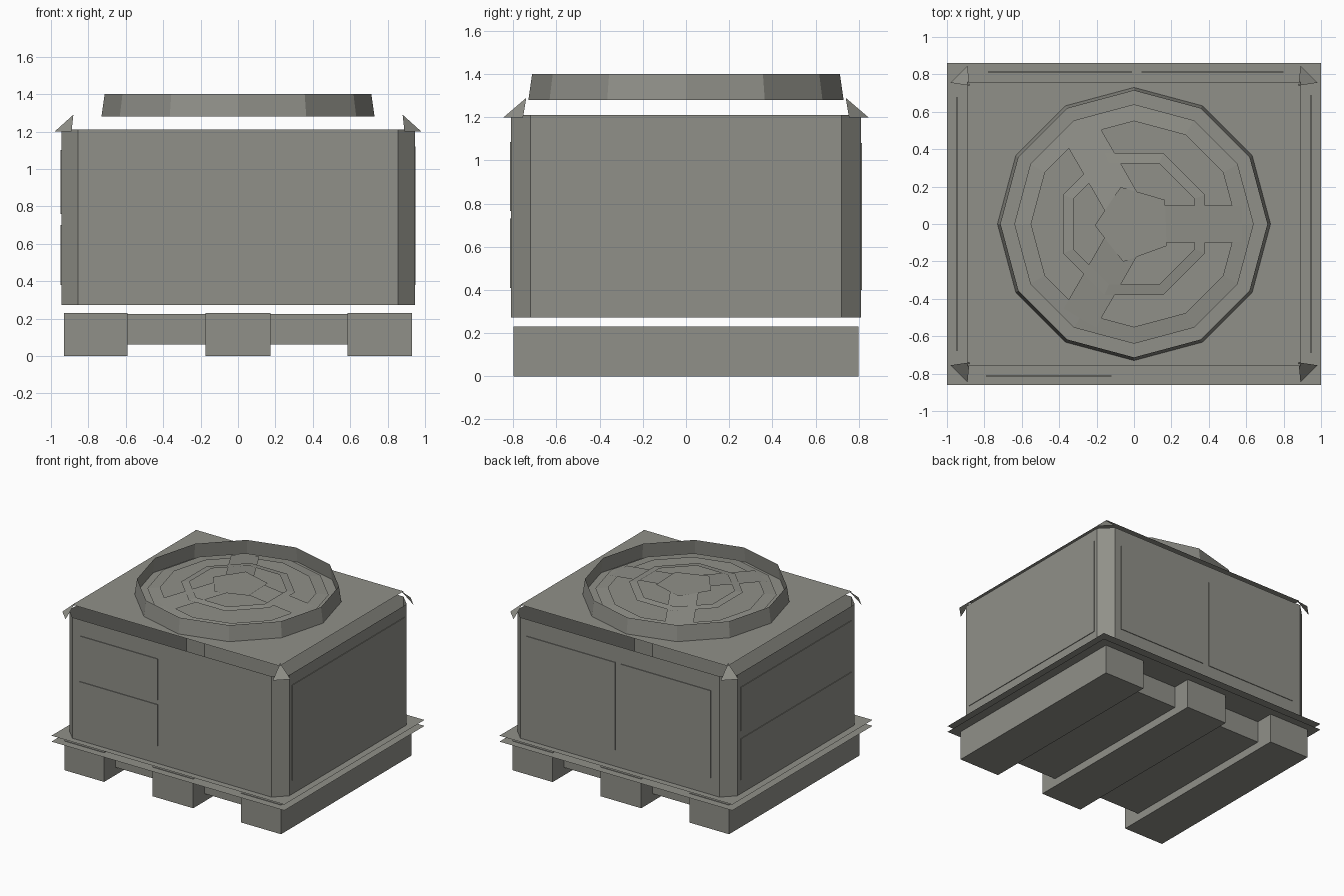
import bpy
import math
from mathutils import Vector

cube = bpy.data.objects.get("Cube")
if cube:
    bpy.data.objects.remove(cube, do_unlink=True)

gray = bpy.data.materials.new("warm_gray_metal")
gray.use_nodes = True
gray.diffuse_color = (0.28, 0.28, 0.25, 1)
gray.node_tree.nodes["Principled BSDF"].inputs["Base Color"].default_value = (0.28, 0.28, 0.25, 1)


def make(name, verts, faces):
    mesh = bpy.data.meshes.new(name)
    mesh.from_pydata([tuple(v) for v in verts], [], faces)
    mesh.materials.append(gray)
    obj = bpy.data.objects.new(name, mesh)
    bpy.context.collection.objects.link(obj)
    return obj


def sheet(name, hx, hy, z):
    return make(name, [(-hx, -hy, z), (hx, -hy, z), (hx, hy, z), (-hx, hy, z)], [(0, 1, 2, 3)])


def box(name, x0, x1, hy, z0, z1):
    verts = [(x, y, z) for z in (z0, z1) for x, y in ((x0, -hy), (x1, -hy), (x1, hy), (x0, hy))]
    sides = [(i, (i + 1) % 4, (i + 1) % 4 + 4, i + 4) for i in range(4)]
    return make(name, verts, [(3, 2, 1, 0), (4, 5, 6, 7)] + sides)


def polygon(r, z, n, phase=0.0):
    return [Vector((r * math.cos(phase + math.tau * i / n), r * math.sin(phase + math.tau * i / n), z))
            for i in range(n)]


def band(name, lower, upper):
    """Open strip of quads between two loops of equal length."""
    n = len(lower)
    return make(name, lower + upper, [(i, (i + 1) % n, (i + 1) % n + n, i + n) for i in range(n)])


# Pallet: three runners joined by recessed raised beams
for name, x0, x1 in (("right_runner", -0.93, -0.59), ("middle_runner", -0.175, 0.175),
                     ("left_runner", 0.585, 0.93)):
    box(name, x0, x1, 0.8, 0, 0.23)
box("right_beam", -0.59, -0.175, 0.66, 0.06, 0.225)
box("left_beam", 0.175, 0.585, 0.66, 0.06, 0.225)

# Thin base trays and lid
sheet("lower_tray", 1, 0.86, 0.226)
sheet("upper_tray", 1, 0.86, 0.272)
sheet("lid", 0.89, 0.76, 1.28)

# Open housing with chamfered corners
HX, HY, C = 0.945, 0.81, 0.09
outline = [(-HX + C, -HY), (HX - C, -HY), (HX, -HY + C), (HX, HY - C),
           (HX - C, HY), (-HX + C, HY), (-HX, HY - C), (-HX, -HY + C)]
band("housing", [(x, y, 0.272) for x, y in outline], [(x, y, 1.21) for x, y in outline])


def panel(name, side, a, b, z0, z1, lift=0.005):
    """Thin cover plate on one housing wall."""
    corners = [(a, z0), (b, z0), (b, z1), (a, z1)]
    if side in ("front", "back"):
        s = -1 if side == "front" else 1
        verts = [(u, s * (HY + d), z) for d in (0, lift) for u, z in corners]
    else:
        s = 1 if side == "left" else -1
        verts = [(s * (HX + d), u, z) for d in (0, lift) for u, z in corners]
    faces = [(4, 5, 6, 7)] + [(i, (i + 1) % 4, (i + 1) % 4 + 4, i + 4) for i in range(4)]
    if side in ("back", "right"):
        faces = [f[::-1] for f in faces]
    return make(name, verts, faces)


panel("front_upper_panel", "front", -0.79, -0.12, 0.765, 1.085)
panel("front_lower_panel", "front", -0.79, -0.12, 0.41, 0.73)
panel("left_panel", "left", -0.69, 0.69, 0.38, 1.12)
panel("back_left_panel", "back", 0.04, 0.8, 0.4, 1.08)
panel("back_right_panel", "back", -0.78, -0.01, 0.4, 1.08)
panel("right_upper_panel", "right", -0.68, 0.68, 0.76, 1.1)
panel("right_lower_panel", "right", -0.68, 0.68, 0.38, 0.7)

# Folded corner tabs of the lid
for sx, nx in ((1, "left"), (-1, "right")):
    for sy, ny in ((-1, "front"), (1, "back")):
        tab = [(sx * 0.98, sy * 0.755, 1.2), (sx * 0.89, sy * 0.845, 1.2), (sx * 0.88, sy * 0.74, 1.29)]
        make(ny + "_" + nx + "_tab", tab, [(0, 1, 2) if sx * sy > 0 else (2, 1, 0)])

# Fan shroud, grille rings and hub
band("fan_shroud", polygon(0.73, 1.28, 12), polygon(0.713, 1.4, 12))
band("outer_grille_ring", polygon(0.64, 1.33, 12), polygon(0.55, 1.34, 12))
band("inner_grille_ring", polygon(0.41, 1.365, 8, math.pi / 8), polygon(0.35, 1.372, 8, math.pi / 8))
make("fan_hub", polygon(0.21, 1.39, 5, math.radians(38)), [tuple(range(5))])

# Three sloping arms under the grille
for i in range(3):
    a = math.tau * i / 3
    out, across = Vector((math.cos(a), math.sin(a), 0)), Vector((-math.sin(a), math.cos(a), 0))
    pts = [out * r + across * w + Vector((0, 0, z))
           for r, w, z in ((0.14, -0.1, 1.387), (0.58, -0.1, 1.338), (0.58, 0.1, 1.338), (0.14, 0.1, 1.387))]
    make("fan_arm_%d" % (i + 1), pts, [(0, 1, 2, 3)])
